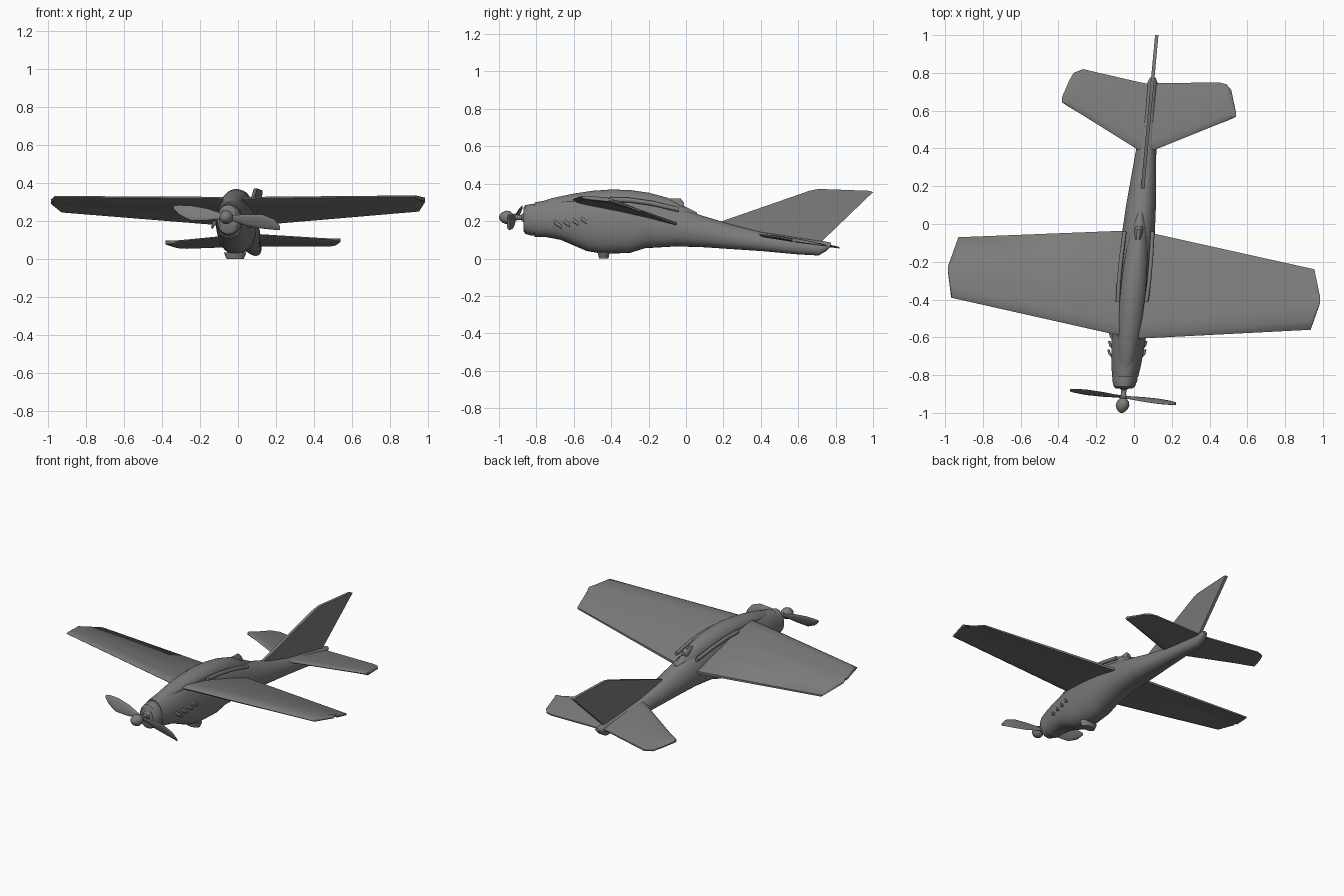
import bpy, bmesh, math
from mathutils import Vector

cube = bpy.data.objects.get("Cube")
if cube:
    bpy.data.objects.remove(cube, do_unlink=True)

grey = bpy.data.materials.new("dark grey")
grey.use_nodes = True
colour = (0.2, 0.2, 0.2, 1)
grey.diffuse_color = colour
bsdf = next(n for n in grey.node_tree.nodes if n.type == 'BSDF_PRINCIPLED')
bsdf.inputs["Base Color"].default_value = colour


def cx(y):
    """Centre line of the slightly yawed aircraft."""
    return 0.028 + 0.0925 * y


def finish(name, bm, angle=35):
    bmesh.ops.recalc_face_normals(bm, faces=bm.faces)
    me = bpy.data.meshes.new(name)
    bm.to_mesh(me)
    bm.free()
    me.materials.append(grey)
    me.shade_smooth()
    me.set_sharp_from_angle(angle=math.radians(angle))
    ob = bpy.data.objects.new(name, me)
    bpy.context.collection.objects.link(ob)
    return ob


def loft(name, rings, angle=35):
    """Skin a row of closed rings and cap both ends."""
    bm = bmesh.new()
    rows = [[bm.verts.new(p) for p in r] for r in rings]
    n = len(rows[0])
    for a, b in zip(rows, rows[1:]):
        for i in range(n):
            j = (i + 1) % n
            bm.faces.new((a[i], a[j], b[j], b[i]))
    bm.faces.new(rows[0])
    bm.faces.new(rows[-1])
    return finish(name, bm, angle)


def body(name, stations, power=2.4, taper=0.2, n=32):
    """Loft egg-shaped sections: y, bottom, top, half width."""
    rings = []
    for y, zb, zt, w in stations:
        ring = []
        for i in range(n):
            a = 2 * math.pi * i / n
            c, s = math.cos(a), math.sin(a)
            u = math.copysign(abs(c) ** (2 / power), c)
            v = math.copysign(abs(s) ** (2 / power), s)
            ring.append((cx(y) + w * u * (1 - taper * max(v, 0)), y,
                         (zb + zt) / 2 + v * (zt - zb) / 2))
        rings.append(ring)
    return loft(name, rings)


def wing(name, sections, camber):
    """Loft thin aerofoils: leading point, trailing point, thickness."""
    prof = [(0, 0), (.04, .35), (.15, .5), (.4, .5), (.7, .4), (1, .2),
            (1, -.2), (.7, -.4), (.4, -.5), (.15, -.5), (.04, -.35)]
    rings = []
    for le, te, th in sections:
        le, te = Vector(le), Vector(te)
        rings.append([le.lerp(te, t) + Vector((0, 0, th * h + 4 * camber * t * (1 - t)))
                      for t, h in prof])
    return loft(name, rings, 50)


def lathe(name, points, z, n=24):
    """Round part along the centre line: y, radius."""
    return loft(name, [[(cx(y) + r * math.cos(k * math.tau / n), y,
                         z + r * math.sin(k * math.tau / n)) for k in range(n)]
                       for y, r in points], 40)


# Fuselage, with deep belly and slim tail boom
body("fuselage", [
    (-.81, .115, .30, .069), (-.75, .115, .31, .078), (-.67, .10, .322, .086),
    (-.6, .07, .335, .09), (-.53, .04, .343, .092), (-.44, .025, .346, .094),
    (-.3, .03, .34, .095), (-.22, .055, .325, .093), (-.05, .065, .275, .087),
    (.1, .06, .225, .079), (.25, .05, .18, .066), (.4, .04, .142, .053),
    (.6, .022, .112, .038), (.71, .016, .096, .03), (.75, .04, .09, .026),
    (.775, .065, .085, .015)])

# Nose collar in front of the cowling
body("nose_collar", [(-.87, .15, .27, .045), (-.86, .132, .285, .057),
                     (-.825, .122, .292, .067), (-.80, .122, .29, .066)], 2.2, .1)

# Canopy spine
body("canopy", [
    (-.80, .26, .295, .025), (-.72, .27, .322, .042), (-.6, .28, .347, .055),
    (-.5, .28, .362, .062), (-.4, .28, .369, .066), (-.3, .27, .366, .066),
    (-.2, .25, .352, .062), (-.1, .22, .325, .052), (-.02, .2, .285, .04),
    (.06, .18, .245, .02)], 2.2, .25)

# Small fairing behind the canopy
body("rear_fairing", [(-.085, .26, .322, .018), (-.03, .25, .322, .022),
                      (-.012, .24, .30, .018)], 3, .2, 16)

# Raised canopy rails, one on each side
for side, label in ((1, "left"), (-1, "right")):
    rail = [(-.41, .315, .076), (-.3, .312, .08), (-.18, .295, .079), (-.04, .262, .074)]
    rings = []
    for y, z, off in rail:
        c = Vector((cx(y) + side * off, y, z))
        rings.append([c + Vector((.011 * math.cos(k * math.tau / 8), 0,
                                  .013 * math.sin(k * math.tau / 8))) for k in range(8)])
    loft(label + "_canopy_rail", rings, 60)
    # Exhaust stubs along the cowling
    for i in range(4):
        y = -.71 + i * .045
        rings = []
        for dy, off, r in ((0, .07, .014), (.02, .09, .013), (.045, .098, .01)):
            rings.append([(cx(y) + side * off + r * .6 * math.cos(k * math.tau / 10), y + dy,
                           .2 + .008 * i - dy * .7 + r * math.sin(k * math.tau / 10))
                          for k in range(10)])
        loft(f"{label}_exhaust_{i + 1}", rings, 50)

# Main wings, pitched nose up with angular tips
wing("left_wing", [
    ((0.0, -.607, .315), (0.0, -.025, .18), .04),
    ((.1, -.603, .318), (.1, -.05, .185), .038),
    ((.935, -.56, .328), (.955, -.24, .255), .024),
    ((.985, -.42, .308), (.985, -.385, .30), .014)], .012)
wing("right_wing", [
    ((0.0, -.607, .315), (0.0, -.035, .18), .04),
    ((-.115, -.582, .318), (-.09, -.037, .185), .038),
    ((-.968, -.39, .325), (-.93, -.07, .25), .024),
    ((-.985, -.255, .30), (-.985, -.225, .292), .014)], .012)


def tail_z(y):
    return .125 - .16 * (y - .4)


# Tailplane halves
for label, outline in (
        ("left", [(.06, .375, .745), (.115, .395, .745), (.45, .53, .75),
                  (.49, .545, .74), (.515, .556, .71), (.54, .567, .59)]),
        ("right", [(.06, .375, .745), (.01, .40, .755), (-.27, .575, .82),
                   (-.32, .605, .80), (-.345, .62, .755), (-.382, .645, .67)])):
    wing(label + "_tailplane", [((x, a, tail_z(a)), (x, b, tail_z(b)), .02)
                                for x, a, b in outline], .002)

# Upright swept fin
bm = bmesh.new()
outline = [(.18, .195), (.66, .362), (.71, .372), (.98, .362), (1.0, .355),
           (.74, .105), (.70, .07), (.4, .10)]
pairs = [[bm.verts.new((cx(y) + s * .009, y, z)) for y, z in outline] for s in (-1, 1)]
for p in pairs:
    bm.faces.new(p)
for i in range(len(outline)):
    j = (i + 1) % len(outline)
    bm.faces.new((pairs[0][i], pairs[0][j], pairs[1][j], pairs[1][i]))
finish("fin", bm)

# Spinner, hub and shaft
lathe("spinner", [(-1.0, .004), (-.995, .016), (-.982, .028), (-.962, .036),
                  (-.942, .033), (-.928, .022), (-.92, .014)], .22)
lathe("shaft", [(-.935, .014), (-.915, .02), (-.90, .013), (-.88, .014),
                (-.865, .03), (-.85, .03)], .22)

# Propeller blades: x, z, chord
for label, lean, path in (
        ("right", .35, [(-.055, .22, .02), (-.1, .228, .035), (-.16, .235, .062),
                        (-.25, .243, .078), (-.31, .258, .052), (-.34, .272, .016)]),
        ("left", -.35, [(-.065, .22, .02), (-.02, .214, .035), (.05, .205, .062),
                        (.13, .197, .074), (.19, .182, .056), (.222, .163, .02)])):
    rings = []
    for x, z, chord in path:
        ring = []
        for k in range(12):
            a = k * math.tau / 12
            u, v = chord / 2 * math.cos(a), .006 * math.sin(a)
            ring.append((x, -.915 - .125 * (x + .06) + lean * u + v, z + u))
        rings.append(ring)
    loft(label + "_propeller_blade", rings, 60)

# Flat round pad under the belly
bm = bmesh.new()
bmesh.ops.create_cone(bm, cap_ends=True, segments=24, radius1=.045, radius2=.06, depth=.034)
for v in bm.verts:
    v.co = Vector((v.co.x - .015, v.co.y * .55 - .44, v.co.z + .017))
finish("belly_pad", bm)
